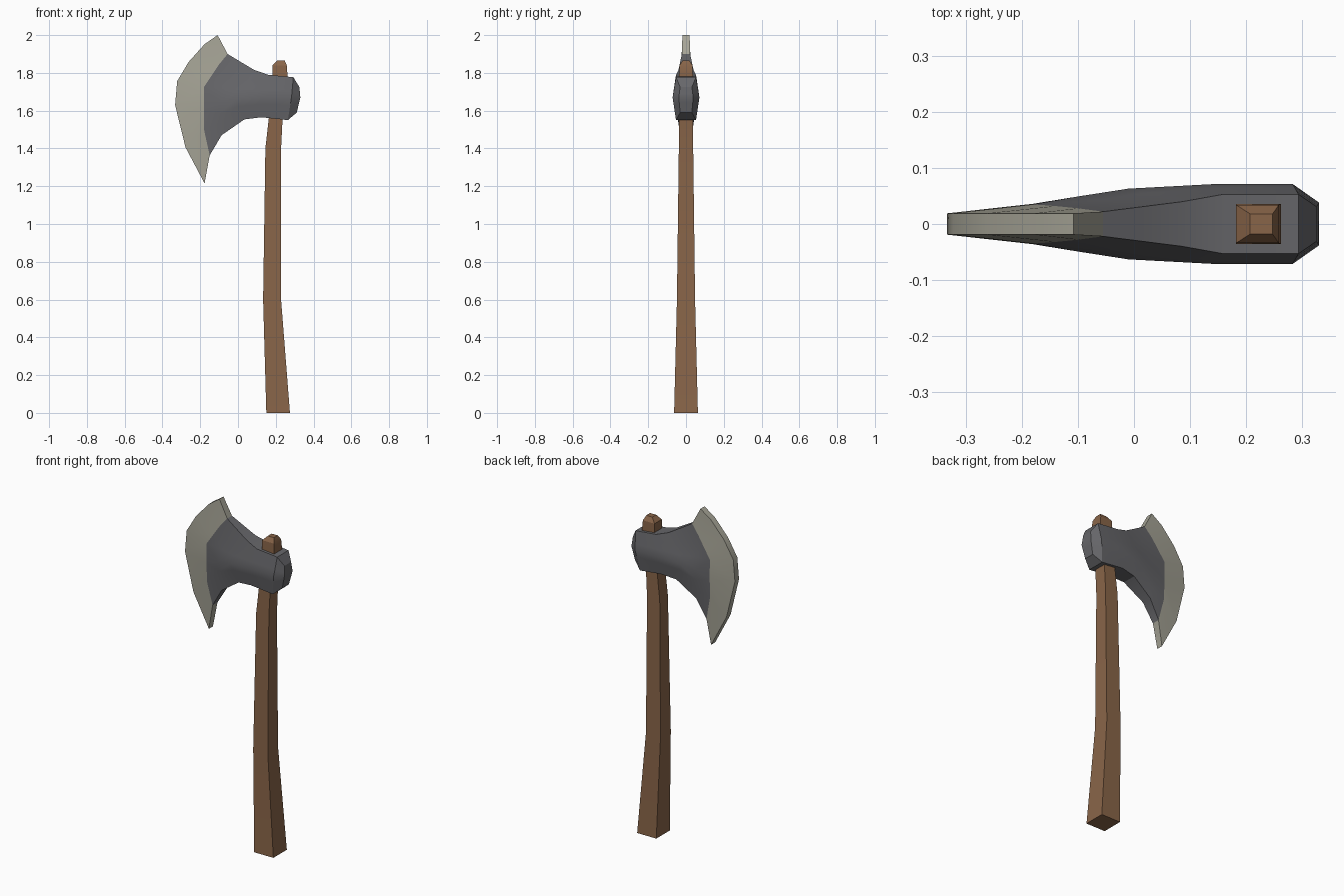
import bpy, bmesh

if "Cube" in bpy.data.objects:
    bpy.data.objects.remove(bpy.data.objects["Cube"])


def material(name, rgb):
    m = bpy.data.materials.new(name)
    m.diffuse_color = (*rgb, 1)
    m.use_nodes = True
    m.node_tree.nodes["Principled BSDF"].inputs["Base Color"].default_value = m.diffuse_color
    return m


wood = material("brown wood", (0.25, 0.13, 0.066))
steel = material("dark steel", (0.135, 0.135, 0.145))
edge = material("pale sharpened steel", (0.38, 0.37, 0.305))


def finish(bm, name, mats, angle):
    bmesh.ops.recalc_face_normals(bm, faces=bm.faces)
    me = bpy.data.meshes.new(name)
    bm.to_mesh(me)
    bm.free()
    for m in mats:
        me.materials.append(m)
    ob = bpy.data.objects.new(name, me)
    bpy.context.collection.objects.link(ob)
    bpy.ops.object.select_all(action='DESELECT')
    ob.select_set(True)
    bpy.context.view_layer.objects.active = ob
    bpy.ops.object.shade_smooth_by_angle(angle=angle)


# Handle: square sections (z, x min, x max, half depth) lofted upward
sections = [(0, .15, .275, .063), (.6, .133, .228, .048), (1.4, .145, .228, .038),
            (1.56, .163, .236, .037), (1.79, .182, .262, .036),
            (1.84, .182, .258, .034), (1.866, .207, .247, .018)]
bm = bmesh.new()
rings = [[bm.verts.new(p) for p in ((a, -h, z), (b, -h, z), (b, h, z), (a, h, z))]
         for z, a, b, h in sections]
for r, s in zip(rings, rings[1:]):
    for i in range(4):
        j = (i + 1) % 4
        bm.faces.new((r[i], r[j], s[j], s[i]))
bm.faces.new(rings[0][::-1])
bm.faces.new(rings[-1])
finish(bm, "handle", [wood], 0.4)

# Head body: columns from poll to blade, each as top, middle, bottom (x, half depth, z)
body = [
    ((.325, .031, 1.725), (.33, .038, 1.67), (.311, .031, 1.59)),
    ((.293, .053, 1.777), (.283, .071, 1.67), (.264, .053, 1.55)),
    ((.16, .053, 1.79), (.14, .071, 1.67), (.124, .053, 1.565)),
    ((.087, .04, 1.815), (-.01, .063, 1.66), (.034, .042, 1.554)),
    ((.016, .031, 1.857), (-.1, .049, 1.645), (-.087, .03, 1.47)),
]


def rows(top, mid, bot):
    # Seven points from top to bottom, bending at the middle
    def mix(a, b, t):
        return tuple(p + (q - p) * t for p, q in zip(a, b))
    return [mix(top, mid, i / 3) for i in range(3)] + [mix(mid, bot, i / 3) for i in range(4)]


# Line where the ground bevel starts, and the blunt cutting edge
bevel = [(-.055, .022, 1.90), (-.1, .028, 1.845), (-.14, .032, 1.785), (-.18, .035, 1.725),
         (-.18, .036, 1.61), (-.18, .033, 1.5), (-.15, .023, 1.363)]
rim = [(-.108, 2.0), (-.177, 1.952), (-.262, 1.857), (-.322, 1.756),
       (-.333, 1.63), (-.278, 1.406), (-.177, 1.215)]
columns = [rows(*c) for c in body] + [bevel, [(x, .019, z) for x, z in rim]]

bm = bmesh.new()
sides = [[[bm.verts.new((x, s * y, z)) for x, y, z in col] for col in columns]
         for s in (-1, 1)]
last = len(columns) - 2
for c in range(last + 1):
    mi = 1 if c == last else 0
    for side in sides:
        for r in range(6):
            bm.faces.new((side[c][r], side[c][r + 1], side[c + 1][r + 1],
                          side[c + 1][r])).material_index = mi
    # Top and bottom strips joining the two sides
    for r in (0, 6):
        bm.faces.new((sides[0][c][r], sides[0][c + 1][r], sides[1][c + 1][r],
                      sides[1][c][r])).material_index = mi
# Poll face and cutting edge strip
for c, mi in ((0, 0), (last + 1, 1)):
    for r in range(6):
        bm.faces.new((sides[0][c][r], sides[0][c][r + 1], sides[1][c][r + 1],
                      sides[1][c][r])).material_index = mi
finish(bm, "axe_head", [steel, edge], 0.45)
